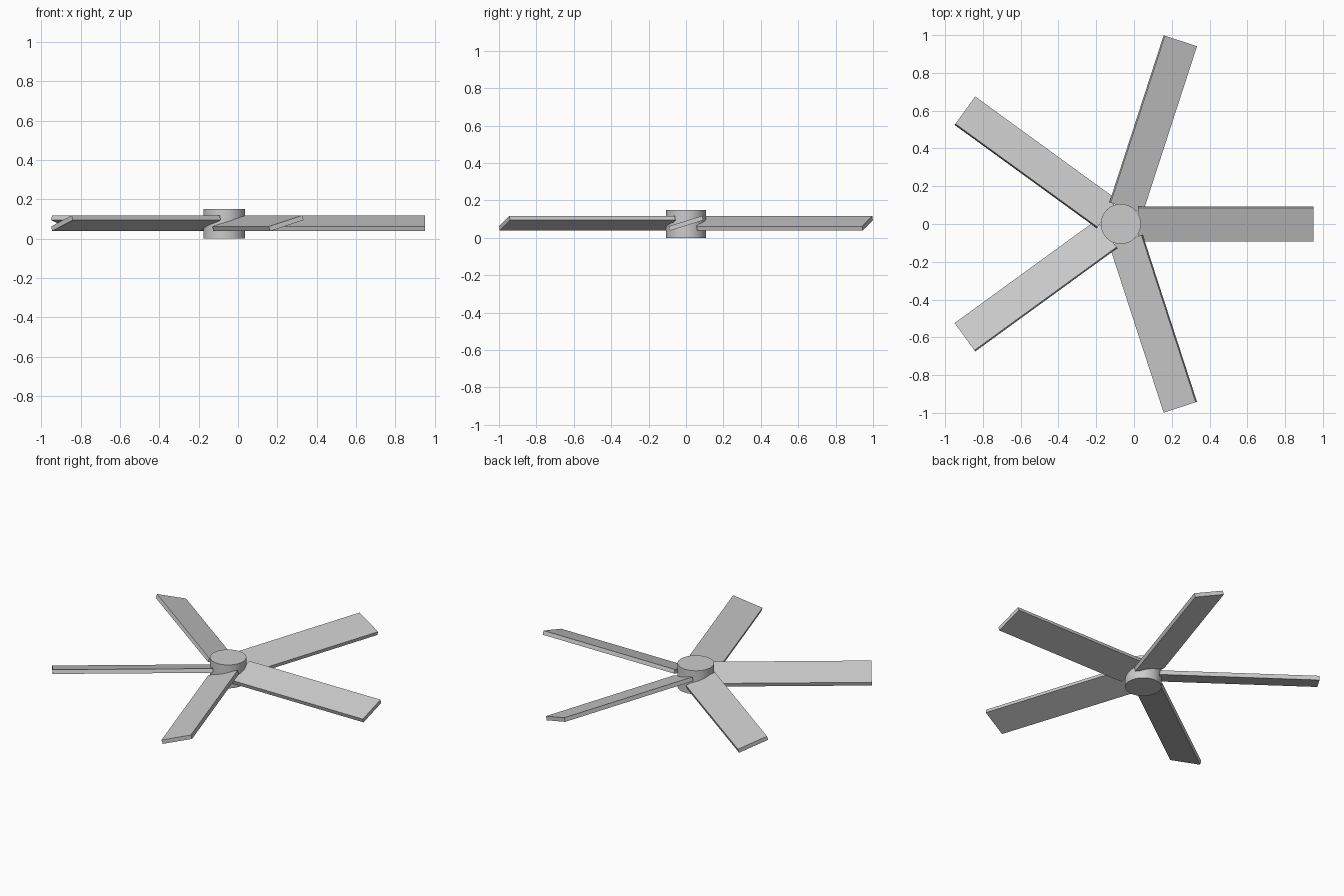
import bpy
import math
from mathutils import Matrix, Vector

if "Cube" in bpy.data.objects:
    bpy.data.objects.remove(bpy.data.objects["Cube"])

HUB = Vector((-0.07, 0, 0.075))
BLADES = 5
ROOT, TIP = 0.09, 1.02
WIDTH, THICK = 0.187, 0.025
PITCH = math.radians(17.5)

grey = bpy.data.materials.new("plain_grey")
grey.use_nodes = True
colour = (0.6, 0.6, 0.6, 1)
grey.diffuse_color = colour
grey.node_tree.nodes["Principled BSDF"].inputs["Base Color"].default_value = colour

# Hub: short smooth cylinder
bpy.ops.mesh.primitive_cylinder_add(vertices=64, radius=0.106, depth=0.15, location=HUB)
hub = bpy.context.object
hub.name = "hub"
hub.data.materials.append(grey)
bpy.ops.object.shade_smooth_by_angle()

# Blades: flat pitched boards around the hub
for i in range(BLADES):
    bpy.ops.mesh.primitive_cube_add(size=1)
    blade = bpy.context.object
    blade.name = f"blade_{i + 1}"
    blade.data.transform(
        Matrix.Translation(((ROOT + TIP) / 2, 0, 0))
        @ Matrix.Rotation(PITCH, 4, "X")
        @ Matrix.Diagonal((TIP - ROOT, WIDTH, THICK, 1)))
    blade.location = HUB + Vector((0, 0, 0.003))
    blade.rotation_euler.z = i * math.tau / BLADES
    blade.data.materials.append(grey)
